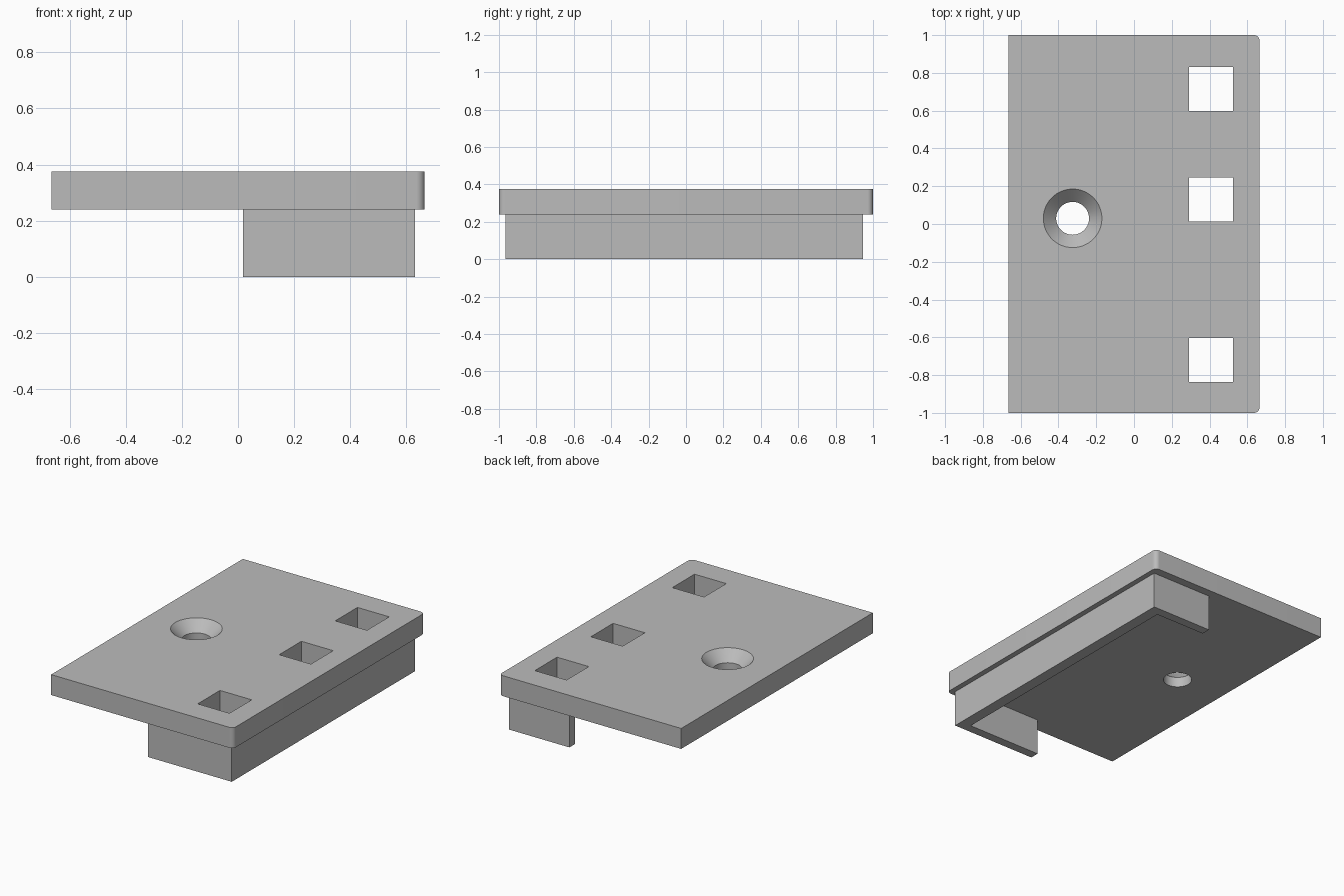
import bpy, bmesh, math

cube = bpy.data.objects.get("Cube")
if cube:
    bpy.data.objects.remove(cube)

grey = bpy.data.materials.new("plain_grey")
grey.use_nodes = True
colour = (0.5, 0.5, 0.5, 1)
grey.diffuse_color = colour
grey.node_tree.nodes["Principled BSDF"].inputs["Base Color"].default_value = colour

PLATE_Z, TOP_Z = 0.24, 0.375


def finish(name, bm):
    bmesh.ops.recalc_face_normals(bm, faces=bm.faces)
    mesh = bpy.data.meshes.new(name)
    bm.to_mesh(mesh)
    bm.free()
    mesh.materials.append(grey)
    obj = bpy.data.objects.new(name, mesh)
    bpy.context.collection.objects.link(obj)
    return obj


def prism(name, outline, z0, z1):
    """Extrude a flat outline from z0 to z1."""
    bm = bmesh.new()
    face = bm.faces.new([bm.verts.new((x, y, z0)) for x, y in outline])
    new = bmesh.ops.extrude_face_region(bm, geom=[face])["geom"]
    verts = [v for v in new if isinstance(v, bmesh.types.BMVert)]
    bmesh.ops.translate(bm, verts=verts, vec=(0, 0, z1 - z0))
    return finish(name, bm)


def lathe(name, profile, centre, steps=64):
    """Spin a radius/height profile around a vertical axis."""
    bm = bmesh.new()
    rings = []
    for r, z in profile:
        rings.append([bm.verts.new((centre[0] + r * math.cos(math.tau * i / steps),
                                    centre[1] + r * math.sin(math.tau * i / steps), z))
                      for i in range(steps)])
    for a, b in zip(rings, rings[1:]):
        for i in range(steps):
            j = (i + 1) % steps
            bm.faces.new((a[i], a[j], b[j], b[i]))
    bm.faces.new(rings[0])
    bm.faces.new(rings[-1])
    return finish(name, bm)


def cut(target, cutter):
    cutter.hide_render = True
    mod = target.modifiers.new(cutter.name, "BOOLEAN")
    mod.operation = "DIFFERENCE"
    mod.solver = "EXACT"
    mod.object = cutter
    bpy.context.view_layer.objects.active = target
    bpy.ops.object.modifier_apply(modifier=mod.name)
    bpy.data.objects.remove(cutter)


# Plate, with the two left-hand corners rounded
half_x, half_y, radius = 0.665, 1.0, 0.03
outline = [(-half_x, half_y), (-half_x, -half_y)]
for side in (-1, 1):
    for i in range(9):
        a = math.radians(90 * i / 8 + (-90 if side < 0 else 0))
        outline.append((half_x - radius + radius * math.cos(a),
                        side * (half_y - radius) + radius * math.sin(a)))
plate = prism("mounting_plate", outline, PLATE_Z, TOP_Z)

# Three square slots through the plate
for y in (0.715, 0.13, -0.72):
    x, h = 0.407, 0.116
    square = [(x - h, y - h), (x + h, y - h), (x + h, y + h), (x - h, y + h)]
    cut(plate, prism("slot_cutter", square, PLATE_Z - 0.1, TOP_Z + 0.1))

# Countersunk screw hole
hole = [(0.087, PLATE_Z - 0.1), (0.087, TOP_Z - 0.068),
        (0.155, TOP_Z), (0.155, TOP_Z + 0.1)]
cut(plate, lathe("screw_hole_cutter", hole, (-0.325, 0.03)))

# Three-sided skirt under the plate, with a shorter back arm
x1, y0, y1, tx, ty = 0.63, -0.965, 0.945, 0.075, 0.06
front_end, back_end = 0.017, 0.19
prism("skirt_wall", [(front_end, y0), (x1, y0), (x1, y1), (back_end, y1),
                     (back_end, y1 - ty), (x1 - tx, y1 - ty),
                     (x1 - tx, y0 + ty), (front_end, y0 + ty)], 0, PLATE_Z)

# Smooth the round parts, keep the edges sharp
bpy.ops.object.select_all(action="DESELECT")
plate.select_set(True)
bpy.context.view_layer.objects.active = plate
bpy.ops.object.shade_smooth_by_angle(angle=math.radians(30))
